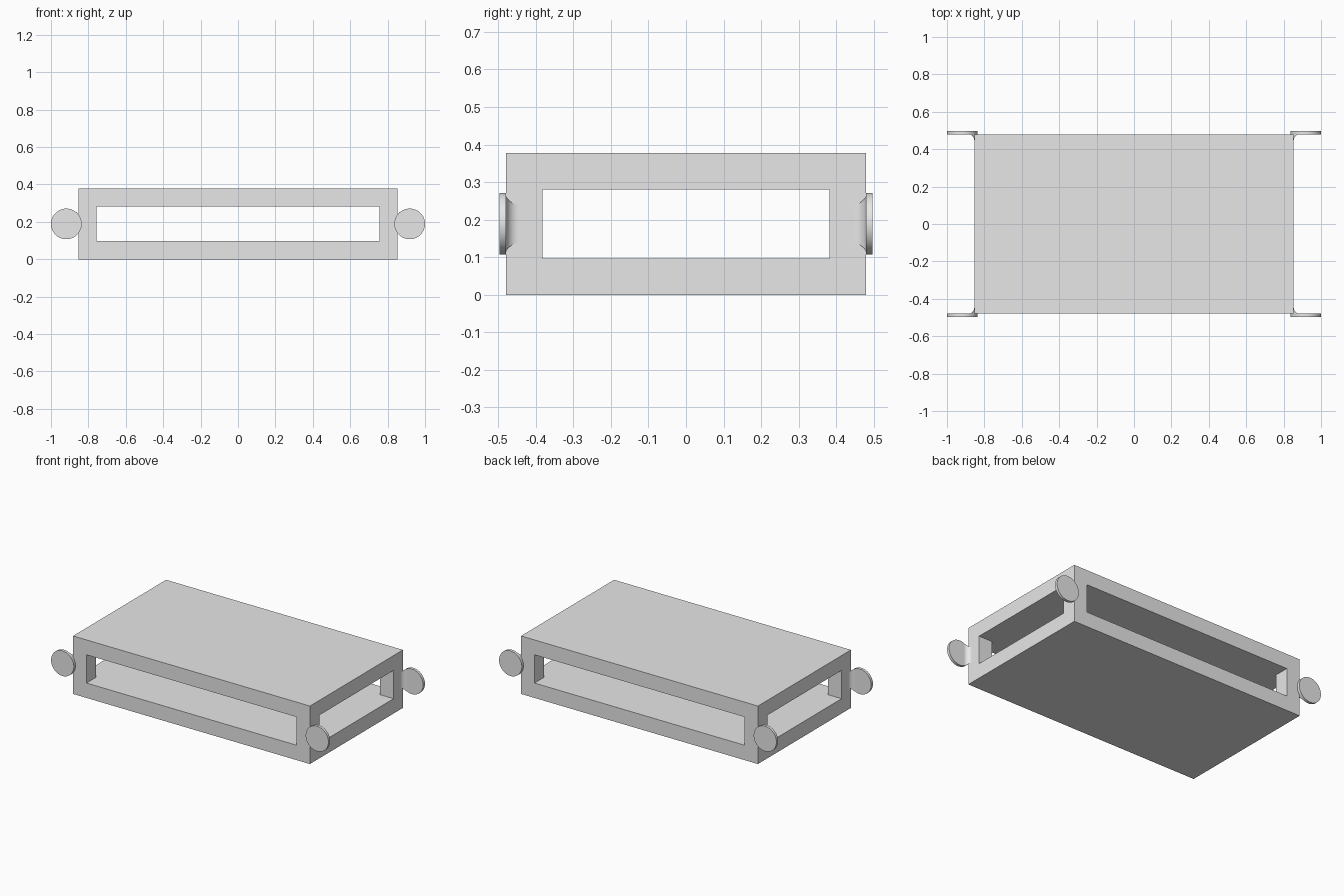
import bpy, bmesh, math
from mathutils import Matrix, Vector

cube = bpy.data.objects.get("Cube")
if cube:
    bpy.data.objects.remove(cube, do_unlink=True)

# Main dimensions
HX, HY, H, WALL = 0.854, 0.479, 0.378, 0.097
TAB_X, TAB_R, TAB_T, FILLET = 0.918, 0.082, 0.018, 0.032

grey = bpy.data.materials.new("plain_grey")
grey.use_nodes = True
grey.diffuse_color = (0.8, 0.8, 0.8, 1)
grey.node_tree.nodes["Principled BSDF"].inputs["Base Color"].default_value = (0.8, 0.8, 0.8, 1)


def finish(bm, name, smooth=False):
    bmesh.ops.remove_doubles(bm, verts=bm.verts, dist=1e-5)
    bmesh.ops.recalc_face_normals(bm, faces=bm.faces)
    mesh = bpy.data.meshes.new(name)
    bm.to_mesh(mesh)
    bm.free()
    mesh.materials.append(grey)
    obj = bpy.data.objects.new(name, mesh)
    bpy.context.collection.objects.link(obj)
    if smooth:
        bpy.ops.object.select_all(action='DESELECT')
        obj.select_set(True)
        bpy.context.view_layer.objects.active = obj
        bpy.ops.object.shade_smooth_by_angle(angle=math.radians(30))
    return obj


# Frame: top and bottom slabs joined by four corner posts, as one skin
def build_frame():
    cuts = [(-HX, WALL - HX, HX - WALL, HX),
            (-HY, WALL - HY, HY - WALL, HY),
            (0, WALL, H - WALL, H)]

    def solid(c):
        if min(c) < 0 or max(c) > 2:
            return False
        return c[2] != 1 or (c[0] != 1 and c[1] != 1)

    bm = bmesh.new()
    cells = [(i, j, k) for i in range(3) for j in range(3) for k in range(3)]
    for c in filter(solid, cells):
        for axis in range(3):
            for side in (0, 1):
                neighbour = list(c)
                neighbour[axis] += 2 * side - 1
                if solid(neighbour):
                    continue
                u, v = (axis + 1) % 3, (axis + 2) % 3
                corners = []
                for du, dv in ((0, 0), (1, 0), (1, 1), (0, 1)):
                    idx = list(c)
                    idx[axis] += side
                    idx[u] += du
                    idx[v] += dv
                    corners.append(bm.verts.new([cuts[a][idx[a]] for a in range(3)]))
                bm.faces.new(corners)
    finish(bm, "open_frame")


# Round corner tab
def build_disc(name, sx, sy):
    bm = bmesh.new()
    centre = Vector((sx * TAB_X, sy * (HY + TAB_T / 2), H / 2))
    bmesh.ops.create_cone(bm, cap_ends=True, segments=64, radius1=TAB_R, radius2=TAB_R,
                          depth=TAB_T,
                          matrix=Matrix.Translation(centre) @ Matrix.Rotation(math.pi / 2, 4, 'X'))
    finish(bm, name, True)


# Concave fillet between the tab and the side wall, trimmed to the tab outline
def build_fillet(name, sx, sy, steps=16):
    bm = bmesh.new()
    rings = []
    for i in range(steps + 1):
        t = math.pi / 2 * i / steps
        x = HX + FILLET * (1 - math.cos(t))
        y = HY - FILLET * (1 - math.sin(t))
        h = math.sqrt(TAB_R ** 2 - (x - TAB_X) ** 2)
        rings.append([bm.verts.new((sx * x, sy * py, H / 2 + pz))
                      for py, pz in ((y, -h), (y, h), (HY + 0.001, h), (HY + 0.001, -h))])
    for a, b in zip(rings, rings[1:]):
        for n in range(4):
            m = (n + 1) % 4
            bm.faces.new((a[n], a[m], b[m], b[n]))
    bm.faces.new(rings[0])
    bm.faces.new(rings[-1])
    finish(bm, name, True)


build_frame()
for sx, x_name in ((1, "left"), (-1, "right")):
    for sy, y_name in ((-1, "front"), (1, "back")):
        build_disc(f"{y_name}_{x_name}_round_tab", sx, sy)
        build_fillet(f"{y_name}_{x_name}_tab_fillet", sx, sy)
